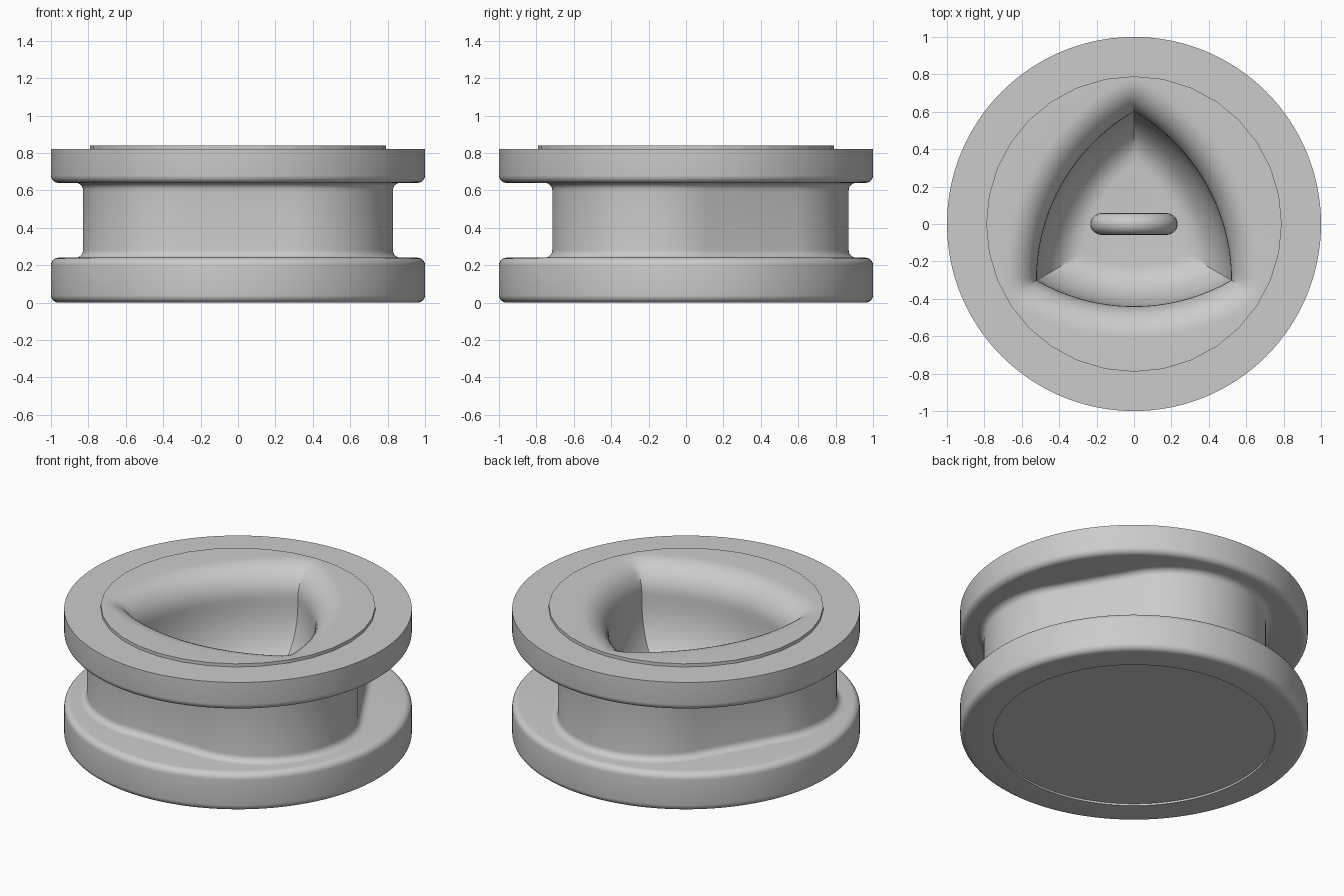
import bpy, bmesh, math
from math import sin, cos, pi, sqrt
from mathutils import Vector

if "Cube" in bpy.data.objects:
    bpy.data.objects.remove(bpy.data.objects["Cube"])

grey = bpy.data.materials.new("plain_grey")
grey.use_nodes = True
COLOUR = (0.6, 0.6, 0.6, 1)
grey.diffuse_color = COLOUR
grey.node_tree.nodes["Principled BSDF"].inputs["Base Color"].default_value = COLOUR

N = 192
ANGLES = [2 * pi * i / N for i in range(N)]
TIPS = [pi / 2 + k * 2 * pi / 3 for k in range(3)]


def direction(a):
    return Vector((cos(a), sin(a)))


def finish(obj):
    obj.data.materials.clear()
    obj.data.materials.append(grey)
    bpy.ops.object.select_all(action='DESELECT')
    obj.select_set(True)
    bpy.context.view_layer.objects.active = obj
    bpy.ops.object.shade_smooth_by_angle(angle=math.radians(30))


def loft(name, rings, cap_start=False, cap_end=False):
    """Skin a stack of (outline, height) rings."""
    bm = bmesh.new()
    loops = [[bm.verts.new((p.x, p.y, z)) for p in outline] for outline, z in rings]
    for low, high in zip(loops, loops[1:]):
        for j in range(N):
            k = (j + 1) % N
            bm.faces.new((low[j], low[k], high[k], high[j]))
    if cap_start:
        bm.faces.new(loops[0][::-1])
    if cap_end:
        bm.faces.new(loops[-1])
    mesh = bpy.data.meshes.new(name)
    bm.to_mesh(mesh)
    bm.free()
    obj = bpy.data.objects.new(name, mesh)
    bpy.context.collection.objects.link(obj)
    finish(obj)


def circle(r):
    return [direction(a) * r for a in ANGLES]


def polygon(r, sides):
    step = 2 * pi / sides
    return [direction(a) * r * cos(step / 2) / cos(a % step - step / 2) for a in ANGLES]


def soft_triangle(d):
    """Flat-sided triangle with broad round corners, offset by d."""
    points = []
    for a in ANGLES:
        tip = min(TIPS, key=lambda t: -cos(a - t))
        points.append(direction(tip) * 0.31 + direction(a) * (0.56 + d))
    return points


def bulged_triangle(d, width=1.04):
    """Constant-width triangle offset by d, rounded when grown."""
    reach = width / sqrt(3)
    points = []
    for a in ANGLES:
        u = direction(a)
        hits = []
        for t in TIPS:
            c = direction(t) * reach
            along = u.dot(c)
            hits.append(along + sqrt(along ** 2 - reach ** 2 + (width + d) ** 2))
            inside = along ** 2 - reach ** 2 + d * d
            if d > 0 and along > 0 and inside >= 0:
                r = along + sqrt(inside)
                if (u * r - c).normalized().dot(direction(t)) > cos(pi / 6):
                    hits.append(r)
        points.append(u * min(hits))
    return points


def arc(cx, cz, r, start, end, steps=6):
    span = [math.radians(start + (end - start) * i / steps) for i in range(steps + 1)]
    return [(cx + r * cos(a), cz + r * sin(a)) for a in span]


def turned(profile):
    return [(circle(r), z) for r, z in profile]


# Lower flange with a shallow recess underneath
loft("lower_flange", turned(
    [(0.81, 0.012), (0.81, 0)]
    + arc(0.96, 0.04, 0.04, -90, 0)
    + arc(0.96, 0.20, 0.04, 0, 90)
    + [(0.6, 0.24)]), cap_start=True)

# Triangular waist with fillets at both ends
fillet = arc(0.04, 0.28, 0.04, 270, 180) + arc(0.04, 0.60, 0.04, 180, 90)
loft("waist", [(soft_triangle(d), z) for d, z in fillet])

# Upper flange, rounded below and crisp above
loft("upper_flange", turned(
    [(0.65, 0.64)] + arc(0.96, 0.68, 0.04, -90, 0)
    + [(1, 0.82), (0.78, 0.82)]))

# Raised top plate flowing into the hollow
lip = [(0.17 * (1 - sin(t * pi / 20)), 0.66 + 0.18 * cos(t * pi / 20)) for t in range(11)]
bowl = [(-0.22 * (1 - cos(t * pi / 20)), 0.62 - 0.37 * sin(t * pi / 20)) for t in range(11)]
loft("top_plate_and_hollow",
     [(polygon(0.79, 32), 0.82), (polygon(0.79, 32), 0.84)]
     + [(bulged_triangle(d), z) for d, z in lip + bowl], cap_end=True)

# Upright ring set into the floor of the hollow
bpy.ops.mesh.primitive_torus_add(
    major_radius=0.175, minor_radius=0.058, major_segments=48, minor_segments=20,
    location=(0, 0, 0.27), rotation=(pi / 2, 0, 0))
ring = bpy.context.object
ring.name = "inner_ring"
finish(ring)
